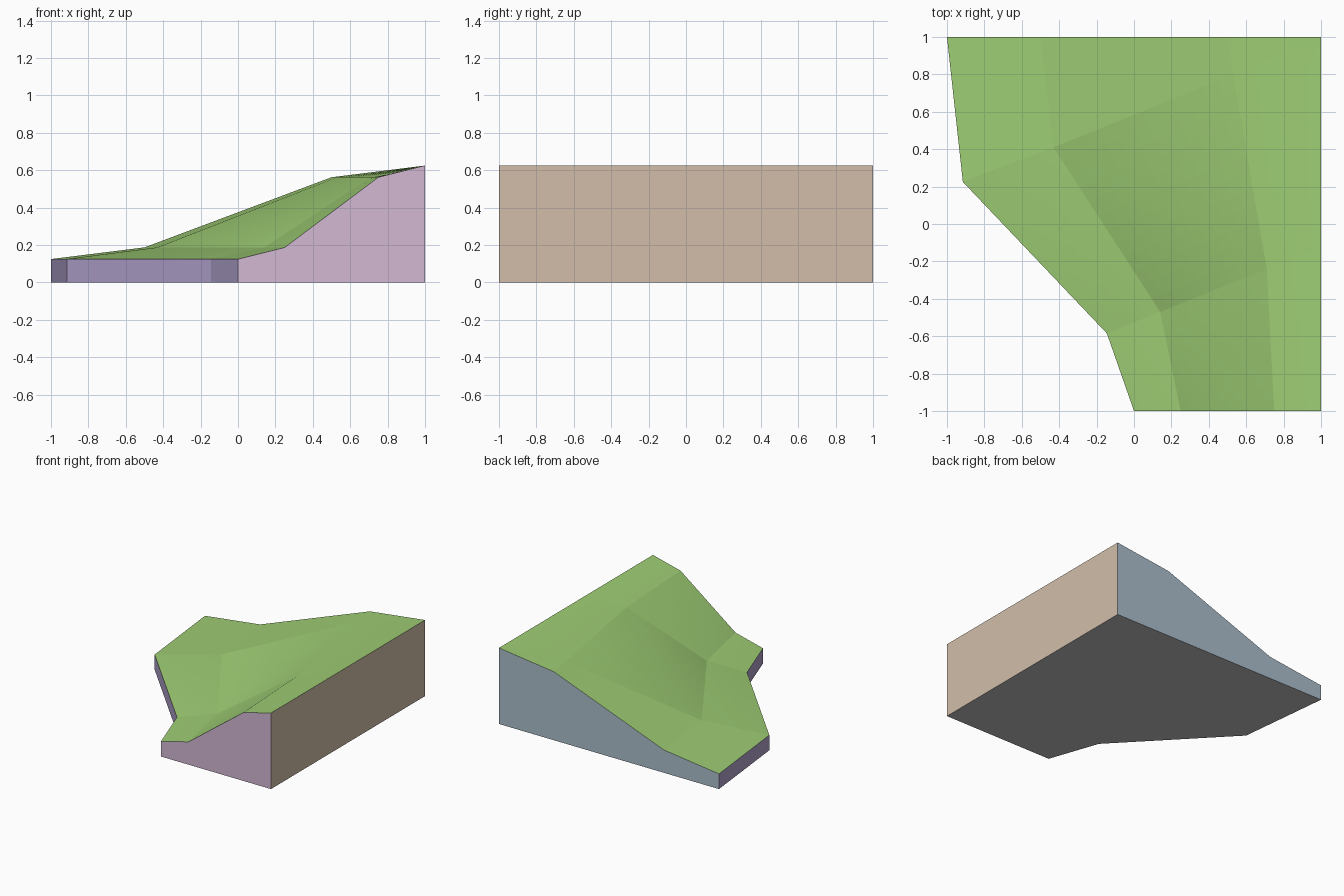
import bpy
import bmesh
from mathutils import Vector

cube = bpy.data.objects.get("Cube")
if cube:
    bpy.data.objects.remove(cube, do_unlink=True)


def make_material(name, rgb):
    linear = [((c / 255 + 0.055) / 1.055) ** 2.4 for c in rgb]
    mat = bpy.data.materials.new(name)
    mat.use_nodes = True
    mat.diffuse_color = (*linear, 1)
    bsdf = mat.node_tree.nodes["Principled BSDF"]
    bsdf.inputs["Base Color"].default_value = (*linear, 1)
    bsdf.inputs["Roughness"].default_value = 0.9
    return mat


materials = [
    make_material("grass_green", (158, 205, 116)),
    make_material("front_pink", (210, 185, 212)),
    make_material("side_tan", (210, 190, 169)),
    make_material("back_blue", (172, 190, 204)),
    make_material("edge_purple", (177, 163, 204)),
    make_material("base_grey", (190, 190, 190)),
]
GRASS, FRONT, SIDE, BACK, EDGE, BASE = range(6)

# Slope cross-sections from front to back: foot edge, foot crease, ridge, top edge
heights = (0.125, 0.1875, 0.5625, 0.625)
sections = [
    [(0, -1), (0.25, -1), (0.75, -1), (1, -1)],
    [(-0.145, -0.585), (0.14, -0.47), (0.71, -0.24), (1, -0.12)],
    [(-0.915, 0.225), (-0.43, 0.41), (0.53, 0.80), (1, 0.985)],
    [(-1, 1), (-0.5, 1), (0.5, 1), (1, 1)],
]
control = [[Vector((x, y, z)) for (x, y), z in zip(row, heights)] for row in sections]
STEPS = 12


def subdivide(items, mix):
    """Insert evenly spaced steps between neighbouring items."""
    result = []
    for a, b in zip(items, items[1:]):
        result += [mix(a, b, k / STEPS) for k in range(STEPS)]
    return result + [items[-1]]


def mix_rows(a, b, t):
    return [p.lerp(q, t) for p, q in zip(a, b)]


bm = bmesh.new()

# Grass surface: ruled patches between the sections
grid = [[bm.verts.new(p) for p in subdivide(row, lambda a, b, t: a.lerp(b, t))]
        for row in subdivide(control, mix_rows)]
for low, high in zip(grid, grid[1:]):
    for i in range(len(low) - 1):
        bm.faces.new((low[i], low[i + 1], high[i + 1], high[i])).material_index = GRASS

# Base corners along the left edge, then the two right corners
left_edge = [row[0] for row in grid]
right_edge = [row[-1] for row in grid]
feet = [bm.verts.new((v.co.x, v.co.y, 0)) for v in left_edge[::STEPS]]
right_front, right_back = [bm.verts.new((1, y, 0)) for y in (-1, 1)]


def add_wall(top, start, end, material):
    bm.faces.new([start, end] + top[::-1]).material_index = material


# Walls and underside
add_wall(grid[0], feet[0], right_front, FRONT)
add_wall(right_edge, right_front, right_back, SIDE)
add_wall(grid[-1], feet[-1], right_back, BACK)
for k in range(len(feet) - 1):
    part = left_edge[k * STEPS:(k + 1) * STEPS + 1]
    add_wall(part, feet[k], feet[k + 1], EDGE)
bm.faces.new(feet + [right_back, right_front]).material_index = BASE
bmesh.ops.recalc_face_normals(bm, faces=bm.faces)

mesh = bpy.data.meshes.new("hill_tile")
bm.to_mesh(mesh)
bm.free()
for mat in materials:
    mesh.materials.append(mat)
tile = bpy.data.objects.new("hill_tile", mesh)
bpy.context.collection.objects.link(tile)
